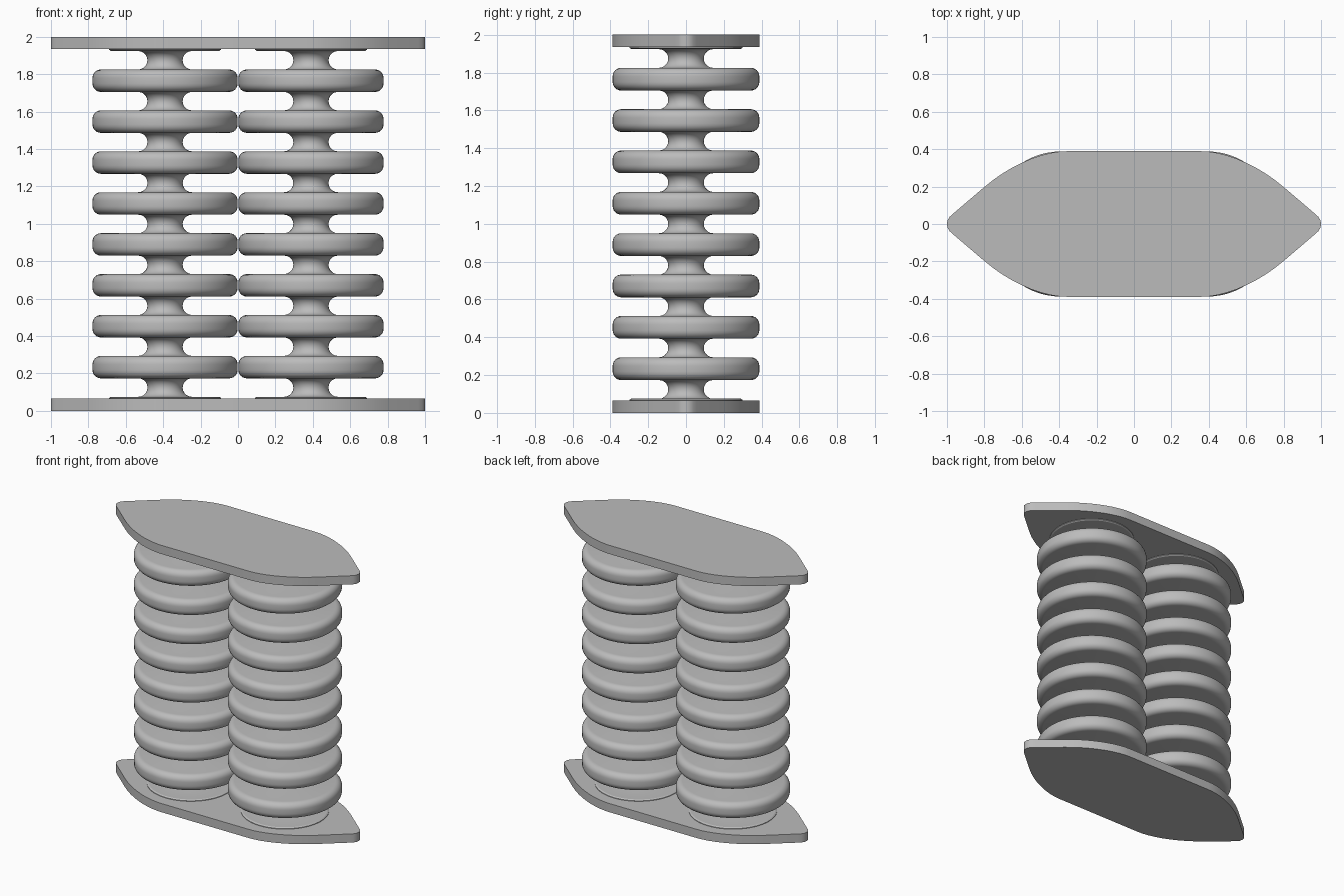
import bpy
import bmesh
from math import sin, cos, pi, radians
from mathutils import Matrix, Vector

cube = bpy.data.objects.get("Cube")
if cube:
    bpy.data.objects.remove(cube, do_unlink=True)

# Single plain grey for every part
grey = bpy.data.materials.new("plain_grey")
grey.use_nodes = True
colour = (0.5, 0.5, 0.5, 1)
grey.diffuse_color = colour
grey.node_tree.nodes["Principled BSDF"].inputs["Base Color"].default_value = colour

HEIGHT = 2.0
PLATE = 0.065        # plate thickness
FLANGE_TOP = 0.075
FLANGE_R = 0.3
DISCS = 8
DISC_R = 0.388
DISC_T = 0.12
ROUND = 0.045        # disc rim rounding
NECK_R = 0.094
COLUMN_X = 0.39
PITCH = (HEIGHT - 2 * FLANGE_TOP - 0.1) / DISCS
GAP = PITCH - DISC_T


def arc(cx, cz, r, start, end, steps):
    """Points of an arc in the (radius, height) plane, angles in degrees."""
    angles = [radians(start + (end - start) * i / steps) for i in range(steps + 1)]
    return [(cx + r * cos(a), cz + r * sin(a)) for a in angles]


def finish(name, bm):
    bmesh.ops.recalc_face_normals(bm, faces=bm.faces)
    mesh = bpy.data.meshes.new(name)
    bm.to_mesh(mesh)
    bm.free()
    mesh.materials.append(grey)
    obj = bpy.data.objects.new(name, mesh)
    bpy.context.collection.objects.link(obj)
    bpy.ops.object.select_all(action='DESELECT')
    obj.select_set(True)
    bpy.context.view_layer.objects.active = obj
    bpy.ops.object.shade_smooth_by_angle(angle=radians(30))
    return obj


# Column profile: foot flange, then alternating necks and discs, then head flange
def neck(z):
    return arc(NECK_R + GAP / 2, z + GAP / 2, GAP / 2, 270, 90, 10)


def disc(z):
    rim = DISC_R - ROUND
    return (arc(rim, z + ROUND, ROUND, -90, 0, 6)
            + arc(rim, z + DISC_T - ROUND, ROUND, 0, 90, 6))


profile = [(0, PLATE - 0.02), (FLANGE_R, PLATE - 0.02), (FLANGE_R, PLATE + 0.004),
           (FLANGE_R - 0.01, FLANGE_TOP)]
for i in range(DISCS):
    z = FLANGE_TOP + i * PITCH
    profile += neck(z) + disc(z + GAP)
profile += neck(FLANGE_TOP + DISCS * PITCH)
profile += [(r, HEIGHT - z) for r, z in reversed(profile[:4])]


def column(name, x):
    bm = bmesh.new()
    verts = [bm.verts.new((r, 0, z)) for r, z in profile]
    edges = [bm.edges.new(pair) for pair in zip(verts, verts[1:])]
    bmesh.ops.spin(bm, geom=verts + edges, cent=(0, 0, 0), axis=(0, 0, 1),
                   angle=2 * pi, steps=64)
    bmesh.ops.remove_doubles(bm, verts=bm.verts, dist=0.0001)
    bmesh.ops.translate(bm, verts=bm.verts, vec=(x, 0, 0))
    return finish(name, bm)


column("left_column", COLUMN_X)
column("right_column", -COLUMN_X)

# Plate outline: one quarter from the pointed end to the straight side, mirrored
quarter = [(1, 0), (0.997, 0.02), (0.985, 0.039), (0.965, 0.057), (0.8, 0.198),
           (0.75, 0.238), (0.7, 0.272), (0.65, 0.302), (0.6, 0.327), (0.55, 0.349),
           (0.5, 0.366), (0.45, 0.379), (0.4, 0.387), (0.36, 0.389)]
half = quarter + [(-x, y) for x, y in reversed(quarter)]
outline = half + [(x, -y) for x, y in reversed(half[1:-1])]


def plate(name, z):
    bm = bmesh.new()
    base = bm.faces.new([bm.verts.new((x, y, z)) for x, y in outline])
    grown = bmesh.ops.extrude_face_region(bm, geom=[base], use_keep_orig=True)
    top = [g for g in grown["geom"] if isinstance(g, bmesh.types.BMVert)]
    bmesh.ops.translate(bm, verts=top, vec=(0, 0, PLATE))
    return finish(name, bm)


plate("bottom_plate", 0)
plate("top_plate", HEIGHT - PLATE)
